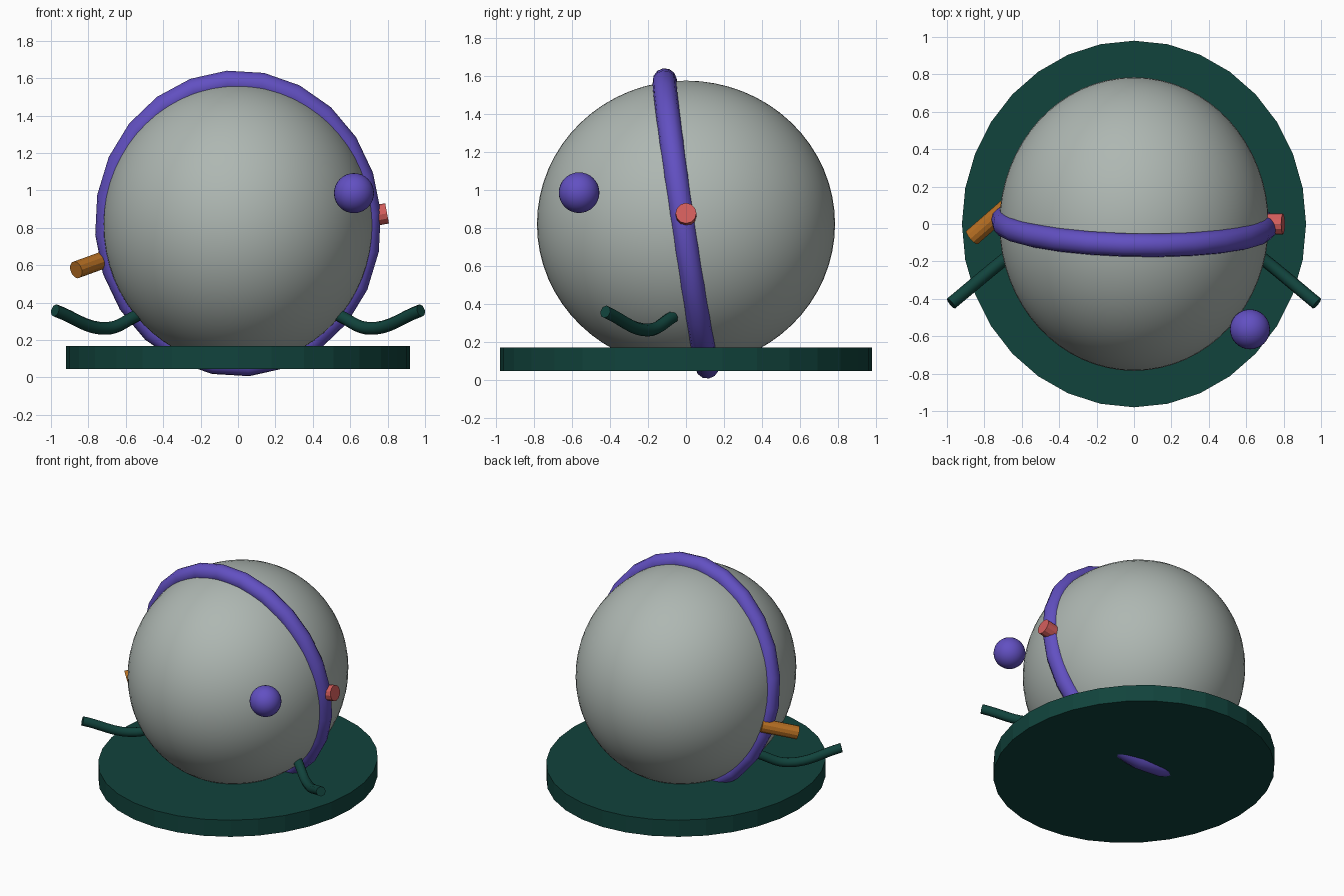
import bpy, math
from mathutils import Vector, Matrix

if "Cube" in bpy.data.objects:
    bpy.data.objects.remove(bpy.data.objects["Cube"])


def material(name, r, g, b):
    m = bpy.data.materials.new(name)
    lin = [((c / 255 + 0.055) / 1.055) ** 2.4 for c in (r, g, b)]
    m.diffuse_color = (*lin, 1)
    m.use_nodes = True
    m.node_tree.nodes["Principled BSDF"].inputs["Base Color"].default_value = m.diffuse_color
    return m


GREY = material("pale grey", 174, 183, 178)
GREEN = material("dark green", 17, 67, 60)
PURPLE = material("purple", 98, 80, 194)
RED = material("coral red", 212, 94, 92)
ORANGE = material("burnt orange", 184, 112, 35)


def finish(name, mat, smooth=True):
    ob = bpy.context.object
    ob.name = name
    ob.data.materials.append(mat)
    if smooth:
        bpy.ops.object.shade_smooth_by_angle(angle=math.radians(35))
    return ob


def rod(name, a, b, radius, sides, mat):
    a, b = Vector(a), Vector(b)
    bpy.ops.mesh.primitive_cylinder_add(vertices=sides, radius=radius, depth=(b - a).length,
                                        location=(a + b) / 2,
                                        rotation=(b - a).to_track_quat('Z', 'Y').to_euler())
    return finish(name, mat, False)


# Round body
bpy.ops.mesh.primitive_uv_sphere_add(segments=64, ring_count=32, radius=1, location=(0, 0, 0.82))
bpy.context.object.scale = (0.72, 0.785, 0.755)
finish("body", GREY)

# Oval base disc
bpy.ops.mesh.primitive_cylinder_add(vertices=32, radius=1, depth=0.123, location=(0, 0, 0.107))
bpy.context.object.scale = (0.92, 0.98, 1)
finish("base", GREEN, False)

# Tilted hoop around the body
bpy.ops.mesh.primitive_torus_add(major_radius=0.765, minor_radius=0.063,
                                 major_segments=24, minor_segments=12)
hoop = finish("hoop", PURPLE)
hoop.data.transform(Matrix.Translation((0, 0, 0.823))
                    @ Matrix.Rotation(math.radians(-1.2), 4, 'Z')
                    @ Matrix.Rotation(math.radians(8.5), 4, 'X')
                    @ Matrix.Diagonal((0.925, 1, 1, 1))
                    @ Matrix.Rotation(math.radians(90), 4, 'X')
                    @ Matrix.Rotation(math.radians(4.3), 4, 'Z'))

# Ball at the front
bpy.ops.mesh.primitive_uv_sphere_add(segments=32, ring_count=16, radius=0.107,
                                     location=(0.62, -0.563, 0.985))
finish("ball", PURPLE)

# Side knob and spout
rod("knob", (0.68, 0, 0.855), (0.797, 0, 0.877), 0.055, 12, RED)
rod("spout", (-0.68, 0.09, 0.642), (-0.866, -0.072, 0.575), 0.047, 12, ORANGE)

# Mirrored curved handles
for side, label in ((-1, "left"), (1, "right")):
    curve = bpy.data.curves.new(label + "_handle", 'CURVE')
    curve.dimensions = '3D'
    curve.bevel_depth = 0.034
    curve.bevel_resolution = 2
    curve.resolution_u = 8
    curve.use_fill_caps = True
    spline = curve.splines.new('BEZIER')
    points = [(0.54, -0.07, 0.33), (0.70, -0.195, 0.262), (0.978, -0.425, 0.358)]
    spline.bezier_points.add(len(points) - 1)
    for bp, (x, y, z) in zip(spline.bezier_points, points):
        bp.co = (side * x, y, z)
        bp.handle_left_type = bp.handle_right_type = 'AUTO'
    curve.materials.append(GREEN)
    ob = bpy.data.objects.new(label + "_handle", curve)
    bpy.context.collection.objects.link(ob)
